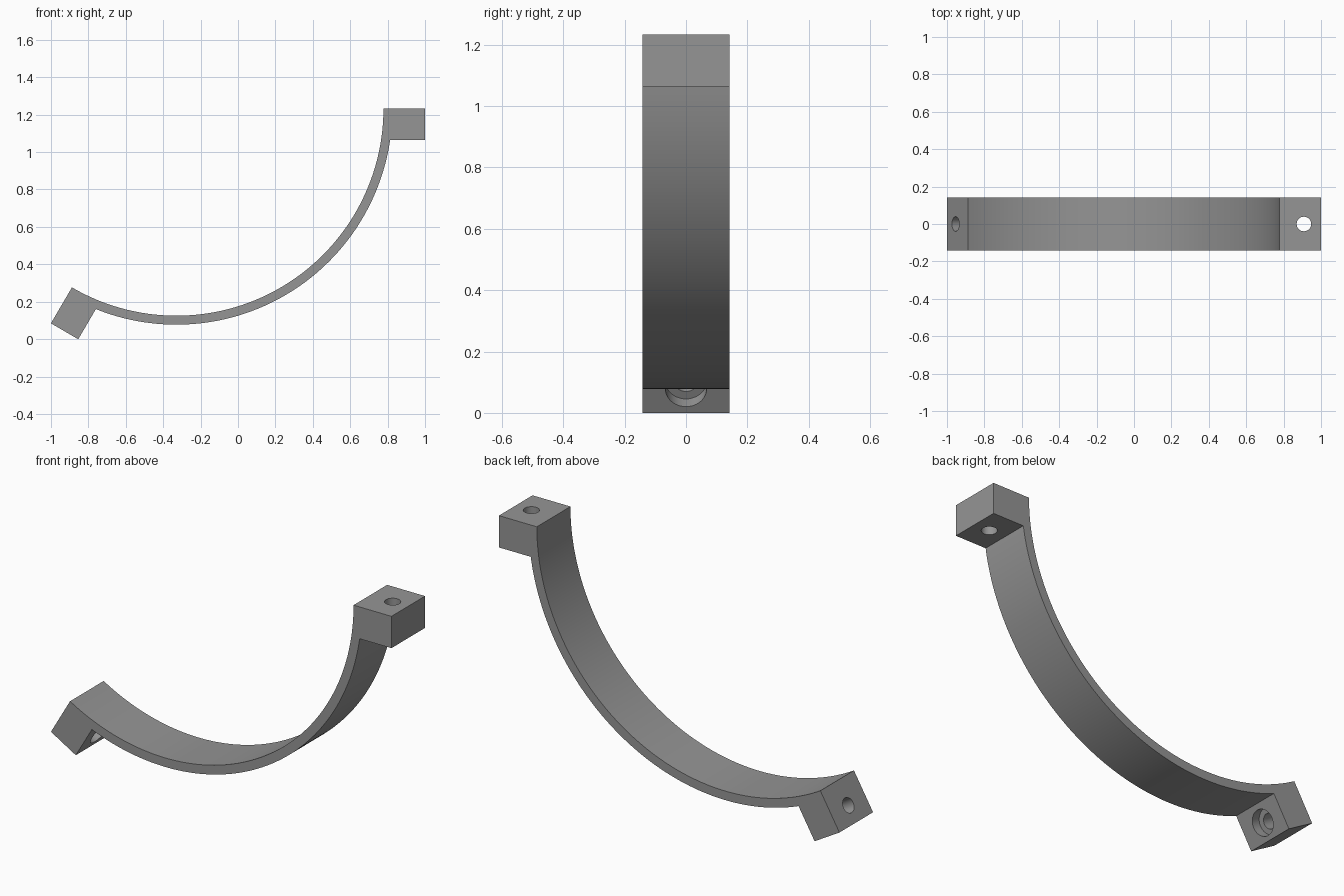
import bpy, bmesh, math
from mathutils import Vector

if "Cube" in bpy.data.objects:
    bpy.data.objects.remove(bpy.data.objects["Cube"])

R_IN, R_OUT, R_EAR = 1.107, 1.155, 1.3294
CX, CZ = 1 - R_EAR, 1.2323
SWEEP = math.radians(120.3)
EAR, HALF_W = 0.169, 0.141
HOLE_R, BORE_R, BORE_DEPTH = 0.039, 0.067, 0.05
HOLE_AT = 1.238
STEPS = 96


def polar(r, a):
    return Vector((CX + r * math.cos(a), 0, CZ - r * math.sin(a)))


def ear_corner(end, r, inward):
    """Point at radius r on an end face, moved inward along the band."""
    a = SWEEP if end else 0.0
    tangent = Vector((-math.sin(a), 0, -math.cos(a))) * (-1 if end else 1)
    return polar(r, a) + tangent * inward


# Clamp band with a square ear at each end, as one side profile
skip = math.asin(EAR / R_OUT)
pts = [polar(R_IN, SWEEP * i / STEPS) for i in range(STEPS + 1)]
pts += [ear_corner(1, R_EAR, 0), ear_corner(1, R_EAR, EAR)]
pts += [polar(R_OUT, SWEEP - skip + (2 * skip - SWEEP) * i / STEPS) for i in range(STEPS + 1)]
pts += [ear_corner(0, R_EAR, EAR), ear_corner(0, R_EAR, 0)]

bm = bmesh.new()
face = bm.faces.new([bm.verts.new(p + Vector((0, -HALF_W, 0))) for p in pts])
ext = bmesh.ops.extrude_face_region(bm, geom=[face])
bmesh.ops.translate(bm, vec=(0, 2 * HALF_W, 0),
                    verts=[v for v in ext["geom"] if isinstance(v, bmesh.types.BMVert)])
bmesh.ops.recalc_face_normals(bm, faces=bm.faces)
mesh = bpy.data.meshes.new("clamp_band")
bm.to_mesh(mesh)
bm.free()
band = bpy.data.objects.new("clamp_band", mesh)
bpy.context.collection.objects.link(band)

# Dark grey finish
finish = bpy.data.materials.new("dark_grey")
finish.diffuse_color = (0.3, 0.3, 0.3, 1)
finish.use_nodes = True
finish.node_tree.nodes["Principled BSDF"].inputs["Base Color"].default_value = finish.diffuse_color
mesh.materials.append(finish)


def drill(end, radius, start, stop):
    a, b = ear_corner(end, HOLE_AT, start), ear_corner(end, HOLE_AT, stop)
    bpy.ops.mesh.primitive_cylinder_add(vertices=48, radius=radius, depth=(b - a).length,
                                        location=(a + b) / 2)
    cutter = bpy.context.object
    cutter.name = "hole_cutter"
    cutter.hide_render = True
    cutter.data.materials.append(finish)
    cutter.rotation_euler = (b - a).to_track_quat('Z', 'Y').to_euler()
    bpy.context.view_layer.update()
    mod = band.modifiers.new("hole", 'BOOLEAN')
    mod.operation, mod.solver, mod.object = 'DIFFERENCE', 'EXACT', cutter
    bpy.context.view_layer.objects.active = band
    bpy.ops.object.modifier_apply(modifier=mod.name)
    bpy.data.objects.remove(cutter)


# Bolt holes through both ears, and the bolt head recess in the lower one
for end in (0, 1):
    drill(end, HOLE_R, -0.05, EAR + 0.05)
drill(1, BORE_R, EAR - BORE_DEPTH, EAR + 0.05)

bpy.ops.object.select_all(action='DESELECT')
band.select_set(True)
bpy.context.view_layer.objects.active = band
bpy.ops.object.shade_smooth_by_angle(angle=math.radians(30))
